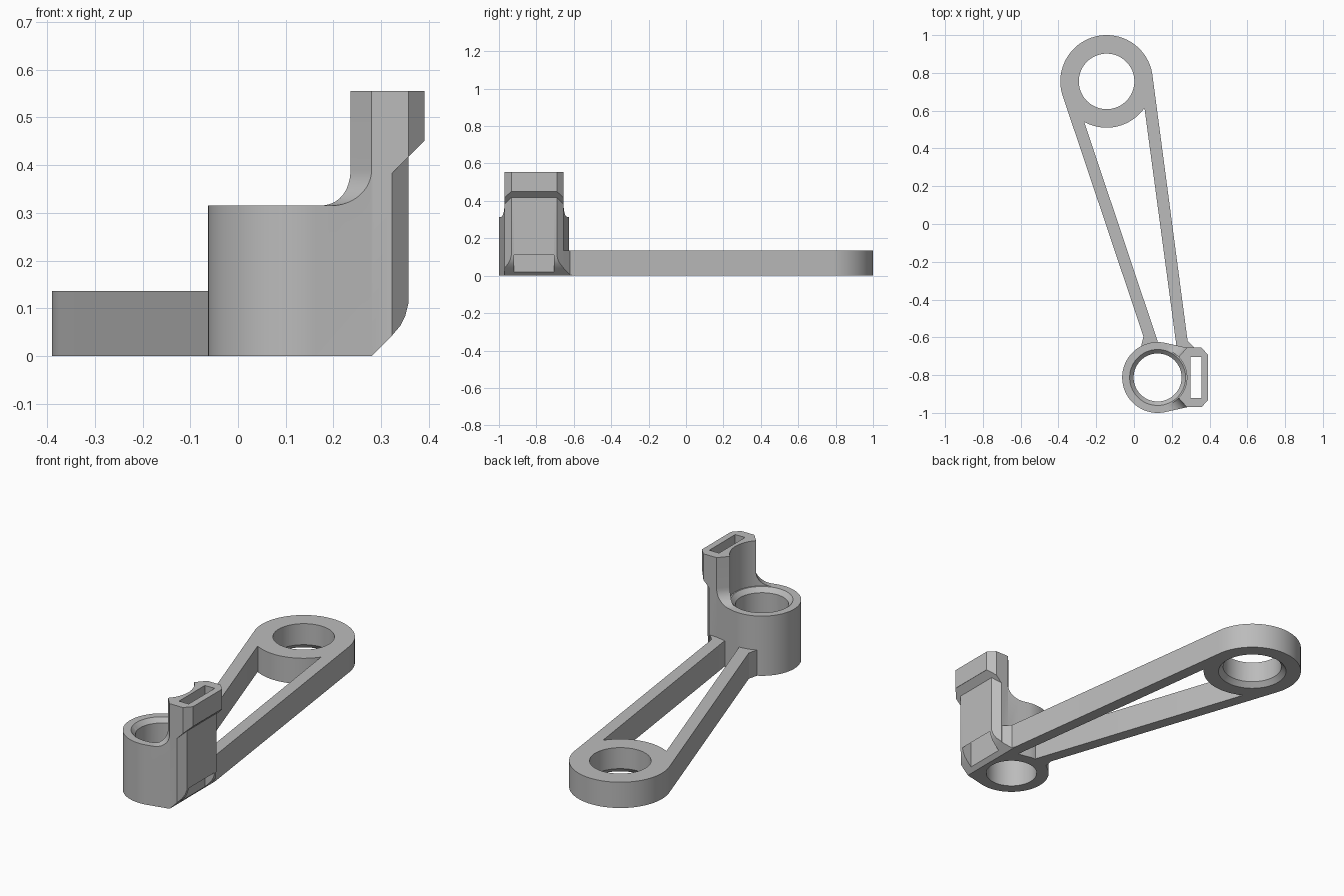
import bpy, bmesh, math
from mathutils import Vector, Matrix

if "Cube" in bpy.data.objects:
    bpy.data.objects.remove(bpy.data.objects["Cube"], do_unlink=True)

grey = bpy.data.materials.new("plain grey")
grey.use_nodes = True
grey.diffuse_color = (0.5, 0.5, 0.5, 1)
grey.node_tree.nodes["Principled BSDF"].inputs["Base Color"].default_value = (0.5, 0.5, 0.5, 1)

RING = Vector((-0.145, 0.755))      # large ring axis
BOSS = Vector((0.125, -0.8125))     # pivot boss axis
ARM_H, BOSS_H, TOP = 0.136, 0.315, 0.555


def solid(name, points, depth, matrix=Matrix()):
    """Extrude a flat outline along local z, then place it."""
    bm = bmesh.new()
    face = bm.faces.new([bm.verts.new((p[0], p[1], 0)) for p in points])
    ext = bmesh.ops.extrude_face_region(bm, geom=[face])
    moved = [v for v in ext["geom"] if isinstance(v, bmesh.types.BMVert)]
    bmesh.ops.translate(bm, verts=moved, vec=(0, 0, depth))
    bm.transform(matrix)
    bmesh.ops.recalc_face_normals(bm, faces=bm.faces)
    mesh = bpy.data.meshes.new(name)
    bm.to_mesh(mesh)
    bm.free()
    mesh.materials.append(grey)
    obj = bpy.data.objects.new(name, mesh)
    bpy.context.collection.objects.link(obj)
    return obj


def prism(name, points, z0, z1):
    return solid(name, points, z1 - z0, Matrix.Translation((0, 0, z0)))


def side_prism(name, points):
    """Outline in x and z, running right across the model in y."""
    return solid(name, points, 3, Matrix.Translation((0, 1.5, 0)) @ Matrix.Rotation(math.pi / 2, 4, 'X'))


def arc(centre, r, a0, a1, n):
    return [(centre[0] + r * math.cos(math.radians(a0 + (a1 - a0) * i / n)),
             centre[1] + r * math.sin(math.radians(a0 + (a1 - a0) * i / n))) for i in range(n + 1)]


def disc(name, centre, r, z0, z1, n=96):
    return prism(name, arc(centre, r, 0, 360, n)[:-1], z0, z1)


def cone(name, centre, r0, r1, z0, z1):
    bm = bmesh.new()
    bmesh.ops.create_cone(bm, cap_ends=True, segments=96, radius1=r0, radius2=r1, depth=z1 - z0,
                          matrix=Matrix.Translation((centre[0], centre[1], (z0 + z1) / 2)))
    mesh = bpy.data.meshes.new(name)
    bm.to_mesh(mesh)
    bm.free()
    mesh.materials.append(grey)
    obj = bpy.data.objects.new(name, mesh)
    bpy.context.collection.objects.link(obj)
    return obj


def combine(target, tool, operation):
    mod = target.modifiers.new(operation.lower(), 'BOOLEAN')
    mod.operation, mod.solver, mod.object = operation, 'EXACT', tool
    bpy.context.view_layer.objects.active = target
    bpy.ops.object.modifier_apply(modifier=mod.name)
    bpy.data.objects.remove(tool, do_unlink=True)


def cut(target, tool):
    combine(target, tool, 'DIFFERENCE')


def join(target, tool):
    combine(target, tool, 'UNION')


def mirrored(half):
    """Complete an outline across the boss axis."""
    return half + [(x, 2 * BOSS.y - y) for x, y in reversed(half)]


# Boss blending into the narrow post, with chamfered outer corners
FRONT = BOSS.y - 0.1575
post = [(0.28, FRONT), (0.323, FRONT), (0.357, FRONT + 0.036)]
bracket = prism("bracket", mirrored(arc(BOSS, 0.1875, 180, 281, 30)[1:] + post)
                + [(BOSS.x - 0.1875, BOSS.y)], 0, TOP)

# Wider head on the post with a sloping underside
head = prism("head", mirrored([(0.285, FRONT), (0.357, FRONT), (0.391, FRONT + 0.036)]), 0.3, TOP)
cut(head, side_prism("head_slope", [(0.2, 0.26), (0.39, 0.45), (0.5, 0.45), (0.5, 0.2), (0.2, 0.2)]))
join(bracket, head)

# Clear the space above the boss, leaving a fillet at each side of the post
R = 0.075
fillet = [(0, 0.7), (0, BOSS_H + R)] + arc((R, BOSS_H + R), R, 180, 270, 12)[1:] + [(1, BOSS_H), (1, 0.7)]
for side in (-1, 1):
    start = Vector((0.28, BOSS.y + side * 0.1575, 0))
    out = Vector((-0.743, side * 0.669, 0))
    along = out.cross(Vector((0, 0, 1)))
    place = Matrix((out, Vector((0, 0, 1)), along)).transposed().to_4x4()
    place.translation = start - along
    cut(bracket, solid("fillet_cutter", fillet, 2, place))
cut(bracket, disc("post_hollow", BOSS, 0.155, BOSS_H, 0.7))

# Ring and the two struts
join(bracket, disc("large_ring", RING, 0.245, 0, ARM_H))
struts = [
    [(-0.379, 0.683), (0.05, -0.595), (0.035, -0.66), (0.09, -0.67), (0.125, -0.67), (0.125, -0.62),
     (-0.262, 0.535), (-0.25, 0.60), (-0.31, 0.70)],
    [(0.098, 0.785), (0.284, -0.62), (0.322, -0.658), (0.3, -0.675), (0.21, -0.675), (0.224, -0.64),
     (0.056, 0.61), (0.03, 0.7)],
]
for outline in struts:
    join(bracket, prism("strut", outline, 0, ARM_H))

# Bores with chamfered mouths
cut(bracket, disc("ring_bore", RING, 0.147, -0.1, 0.3))
cut(bracket, cone("ring_mouth", RING, 0.175, 0.147, -0.005, 0.025))
cut(bracket, disc("boss_bore", BOSS, 0.127, -0.1, 0.5))
cut(bracket, cone("boss_mouth", BOSS, 0.127, 0.15, BOSS_H - 0.023, BOSS_H + 0.002))

# Strap slot through the head, open as a channel on the post below it
Y0, Y1 = BOSS.y - 0.108, BOSS.y + 0.108
cut(bracket, prism("slot", [(0.3, Y0), (0.357, Y0), (0.357, Y1), (0.3, Y1)], -0.1, 0.7))

# Sloped and rounded foot of the post
cut(bracket, side_prism("foot_cutter", [(0.23, -0.05), (0.323, 0.043), (0.34, 0.063), (0.351, 0.085),
                                        (0.357, 0.11), (0.5, 0.11), (0.5, -0.05)]))

bpy.ops.object.select_all(action='DESELECT')
bracket.select_set(True)
bpy.context.view_layer.objects.active = bracket
bpy.ops.object.shade_smooth_by_angle(angle=math.radians(20))
